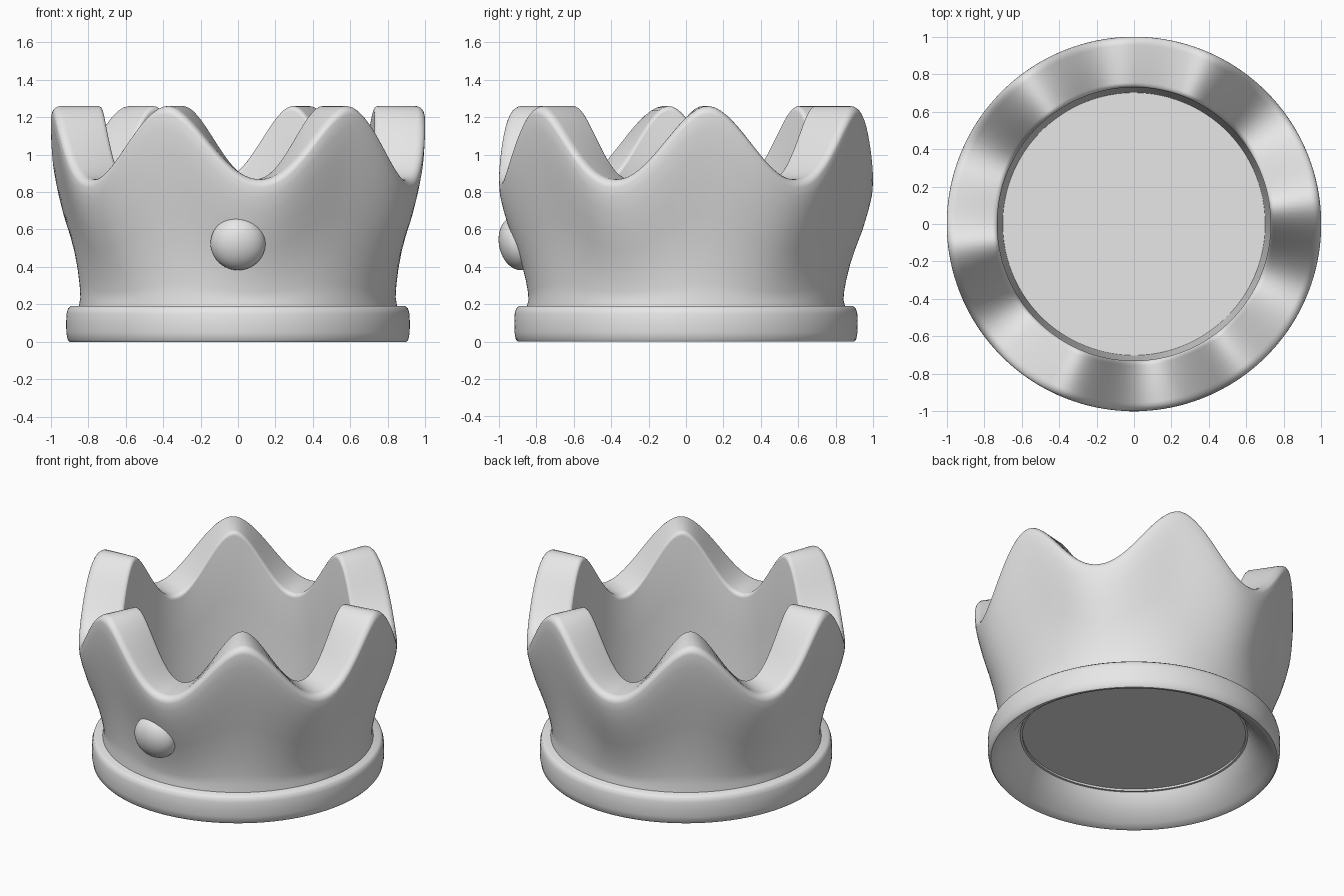
import bpy
import bmesh
import math

if "Cube" in bpy.data.objects:
    bpy.data.objects.remove(bpy.data.objects["Cube"])

grey = bpy.data.materials.new("pale_grey")
grey.use_nodes = True
grey.diffuse_color = (0.8, 0.8, 0.8, 1)
grey.node_tree.nodes["Principled BSDF"].inputs["Base Color"].default_value = (0.8, 0.8, 0.8, 1)

BAND_TOP = 0.19
PEAKS = 6
PEAK_TURN = math.radians(7)


def finish(name, bm, sharp=40):
    bmesh.ops.recalc_face_normals(bm, faces=bm.faces)
    mesh = bpy.data.meshes.new(name)
    bm.to_mesh(mesh)
    bm.free()
    mesh.materials.append(grey)
    obj = bpy.data.objects.new(name, mesh)
    bpy.context.collection.objects.link(obj)
    bpy.ops.object.select_all(action="DESELECT")
    obj.select_set(True)
    bpy.context.view_layer.objects.active = obj
    bpy.ops.object.shade_smooth_by_angle(angle=math.radians(sharp))
    return obj


def sweep(name, section, steps=192):
    """Closed ring whose (radius, height) section may change with the angle."""
    bm = bmesh.new()
    rings = []
    for i in range(steps):
        a = math.tau * i / steps
        rings.append([bm.verts.new((r * math.cos(a), r * math.sin(a), z)) for r, z in section(a)])
    for i in range(steps):
        here, there = rings[i], rings[(i + 1) % steps]
        for j in range(len(here)):
            k = (j + 1) % len(here)
            bm.faces.new((here[j], there[j], there[k], here[k]))
    return finish(name, bm)


def rim_height(a):
    # Pointed peaks with broad rounded valleys
    sector = math.tau / PEAKS
    d = abs((a - PEAK_TURN + sector / 2) % sector - sector / 2)
    s = (1 - d / (sector / 2)) ** 1.1
    return 0.868 + 0.392 * s * s * (3 - 2 * s)


WALL = [(0, 0.85), (0.05, 0.842), (0.12, 0.846), (0.22, 0.858), (0.34, 0.878),
        (0.48, 0.908), (0.64, 0.947), (0.8, 0.978), (0.92, 0.996)]


def crown_section(a):
    top = rim_height(a)
    soft = 0.045
    span = top - soft - BAND_TOP
    pts = [(0.85, BAND_TOP - 0.02)]
    pts += [(r, BAND_TOP + span * t) for t, r in WALL]
    # Rounded outer and inner rim edges
    turns = [math.pi / 2 * i / 5 for i in range(6)]
    pts += [(1.0 - soft + soft * math.cos(q), top - soft + soft * math.sin(q)) for q in turns]
    pts += [(0.73 + soft * 0.6 * (1 - math.sin(q)), top - soft * 0.6 * (1 - math.cos(q))) for q in turns]
    # Inner wall
    pts += [(0.725, BAND_TOP + span * 0.6), (0.712, BAND_TOP + span * 0.25), (0.7, BAND_TOP - 0.02)]
    return pts


sweep("crown_wall", crown_section)

# Base band with a hollow flared underside
BAND = [(0.9, 0), (0.91, 0.012), (0.917, 0.05), (0.918, 0.1), (0.916, 0.15),
        (0.908, 0.178), (0.893, BAND_TOP), (0.72, BAND_TOP), (0.71, 0.18),
        (0.735, 0.13), (0.79, 0.065), (0.85, 0.02), (0.88, 0.003)]
sweep("base_band", lambda a: BAND)

# Floor disc
bm = bmesh.new()
bmesh.ops.create_cone(bm, cap_ends=True, segments=96, radius1=0.715, radius2=0.715, depth=0.008)
bmesh.ops.translate(bm, verts=bm.verts, vec=(0, 0, BAND_TOP - 0.002))
finish("floor", bm)

# Front gem, tilted to sit against the wall
bm = bmesh.new()
bmesh.ops.create_uvsphere(bm, u_segments=48, v_segments=24, radius=0.147)
gem = finish("front_gem", bm)
gem.scale = (1, 0.68, 0.98)
gem.rotation_euler.x = math.radians(12)
gem.location = (0, -0.9, 0.525)
